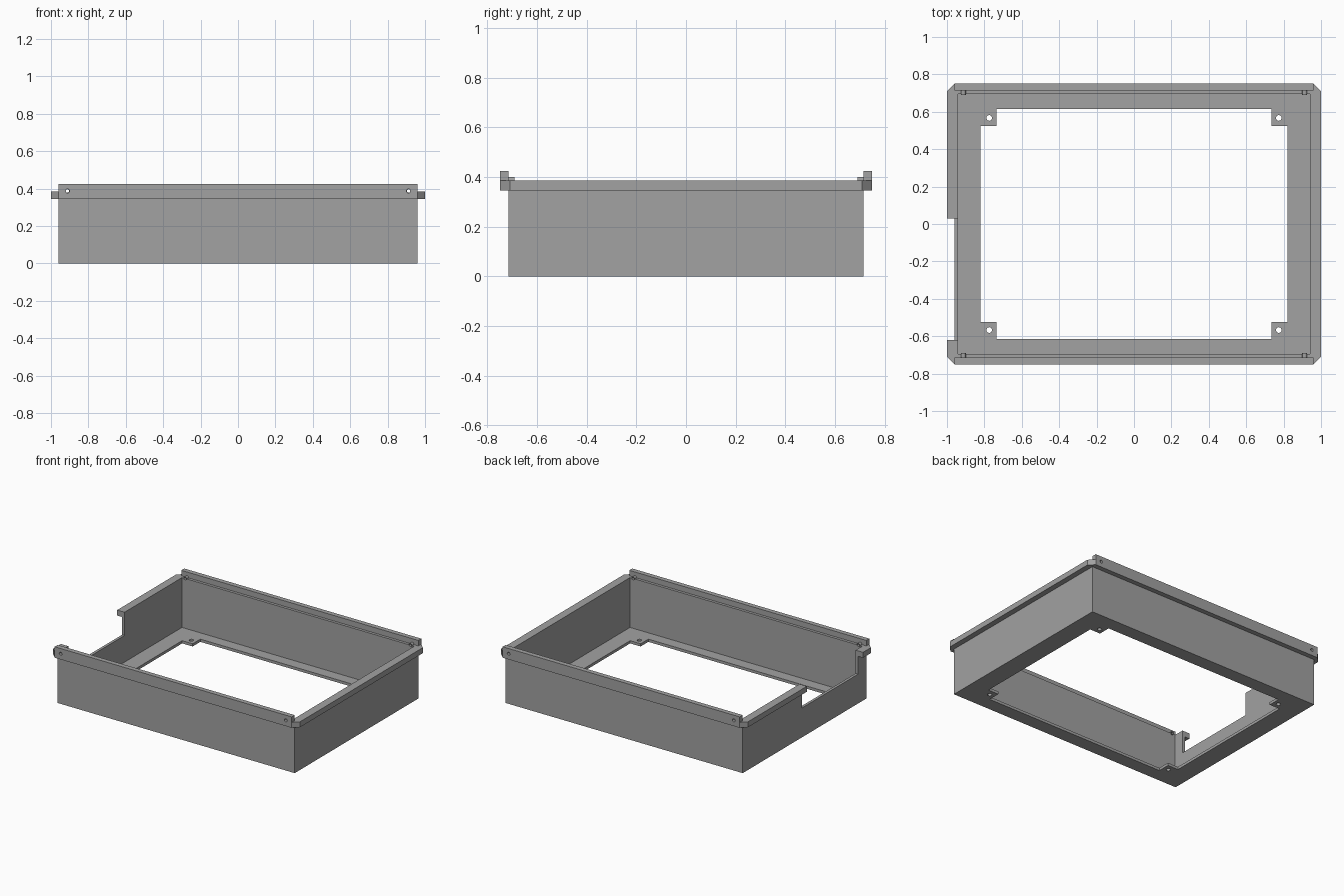
import bpy, bmesh, math
from mathutils import Matrix, Vector

if "Cube" in bpy.data.objects:
    bpy.data.objects.remove(bpy.data.objects["Cube"])

grey = bpy.data.materials.new("plain_grey")
grey.diffuse_color = (0.36, 0.36, 0.36, 1)
grey.use_nodes = True
grey.node_tree.nodes["Principled BSDF"].inputs["Base Color"].default_value = grey.diffuse_color

X, Y, Z = 0.96, 0.715, 0.385      # tray half width, half depth, wall height
T = 0.02                          # sheet thickness
RIM_Z, LIP_Z = 0.345, 0.425       # underside of rim, top of lips
HOLE_X, HOLE_Z = 0.912, 0.387     # lip screw holes


def finish(name, bm):
    bmesh.ops.recalc_face_normals(bm, faces=bm.faces)
    mesh = bpy.data.meshes.new(name)
    bm.to_mesh(mesh)
    bm.free()
    mesh.materials.append(grey)
    ob = bpy.data.objects.new(name, mesh)
    bpy.context.collection.objects.link(ob)
    return ob


def prism(name, points, z0, z1):
    bm = bmesh.new()
    face = bm.faces.new([bm.verts.new((x, y, z0)) for x, y in points])
    ext = bmesh.ops.extrude_face_region(bm, geom=[face])
    for v in ext["geom"]:
        if isinstance(v, bmesh.types.BMVert):
            v.co.z = z1
    return finish(name, bm)


def box(name, x0, x1, y0, y1, z0, z1):
    return prism(name, [(x0, y0), (x1, y0), (x1, y1), (x0, y1)], z0, z1)


def rods(name, places, radius, length, axis):
    bm = bmesh.new()
    turn = Matrix.Rotation(math.pi / 2, 4, "X") if axis == "Y" else Matrix()
    for p in places:
        bmesh.ops.create_cone(bm, cap_ends=True, segments=20, radius1=radius,
                              radius2=radius, depth=length,
                              matrix=Matrix.Translation(Vector(p)) @ turn)
    return finish(name, bm)


def cut(ob, *cutters):
    for c in cutters:
        mod = ob.modifiers.new("cut", "BOOLEAN")
        mod.operation, mod.solver, mod.object = "DIFFERENCE", "EXACT", c
        c.hide_render = True
        c.hide_set(True)


# Cutters: cavity, floor opening with corner tabs, side notch, screw holes
cavity = box("cavity_cutter", -X + T, X - T, -Y + T, Y - T, T, 0.6)
ox, oy, tx, ty = 0.82, 0.614, 0.735, 0.525
quarter = [(ox, ty), (tx, ty), (tx, oy)]
outline = []
for sx, sy in ((1, 1), (-1, 1), (-1, -1), (1, -1)):
    corner = [(sx * x, sy * y) for x, y in quarter]
    outline += corner if sx * sy > 0 else corner[::-1]
opening = prism("opening_cutter", outline, -0.1, 0.1)
notch = box("notch_cutter", -1.1, -0.9, -0.62, 0.03, 0.215, 0.6)
tab_holes = rods("tab_hole_cutter", [(sx * 0.774, sy * 0.567, 0) for sx in (-1, 1)
                                     for sy in (-1, 1)], 0.015, 0.2, "Z")
lip_holes = rods("lip_hole_cutter", [(sx * HOLE_X, 0, HOLE_Z) for sx in (-1, 1)],
                 0.011, 1.7, "Y")

# Tray: walls and open floor
tray = box("tray", -X, X, -Y, Y, 0, Z)
cut(tray, cavity, opening, notch, tab_holes, lip_holes)

# Side rims with chamfered ends; the left one is interrupted by the notch
prism("right_rim", [(X, -0.75), (1, -0.71), (1, 0.71), (X, 0.75)], RIM_Z, Z)
prism("left_back_rim", [(-X, 0.03), (-X, 0.75), (-1, 0.71), (-1, 0.03)], RIM_Z, Z)
prism("left_front_rim", [(-X, -0.62), (-1, -0.62), (-1, -0.71), (-X, -0.75)], RIM_Z, Z)

# Raised front and back lips, with small screw sleeves behind the holes
bore = rods("sleeve_bore_cutter", [(sx * HOLE_X, 0, HOLE_Z) for sx in (-1, 1)],
            0.0095, 1.7, "Y")
for name, s in (("front", -1), ("back", 1)):
    y0, y1 = sorted((s * Y, s * 0.75))
    cut(box(name + "_lip", -X, X, y0, y1, RIM_Z, LIP_Z), lip_holes)
    sleeves = rods(name + "_sleeves", [(sx * HOLE_X, s * 0.7025, HOLE_Z)
                                       for sx in (-1, 1)], 0.0125, 0.025, "Y")
    cut(sleeves, bore)
